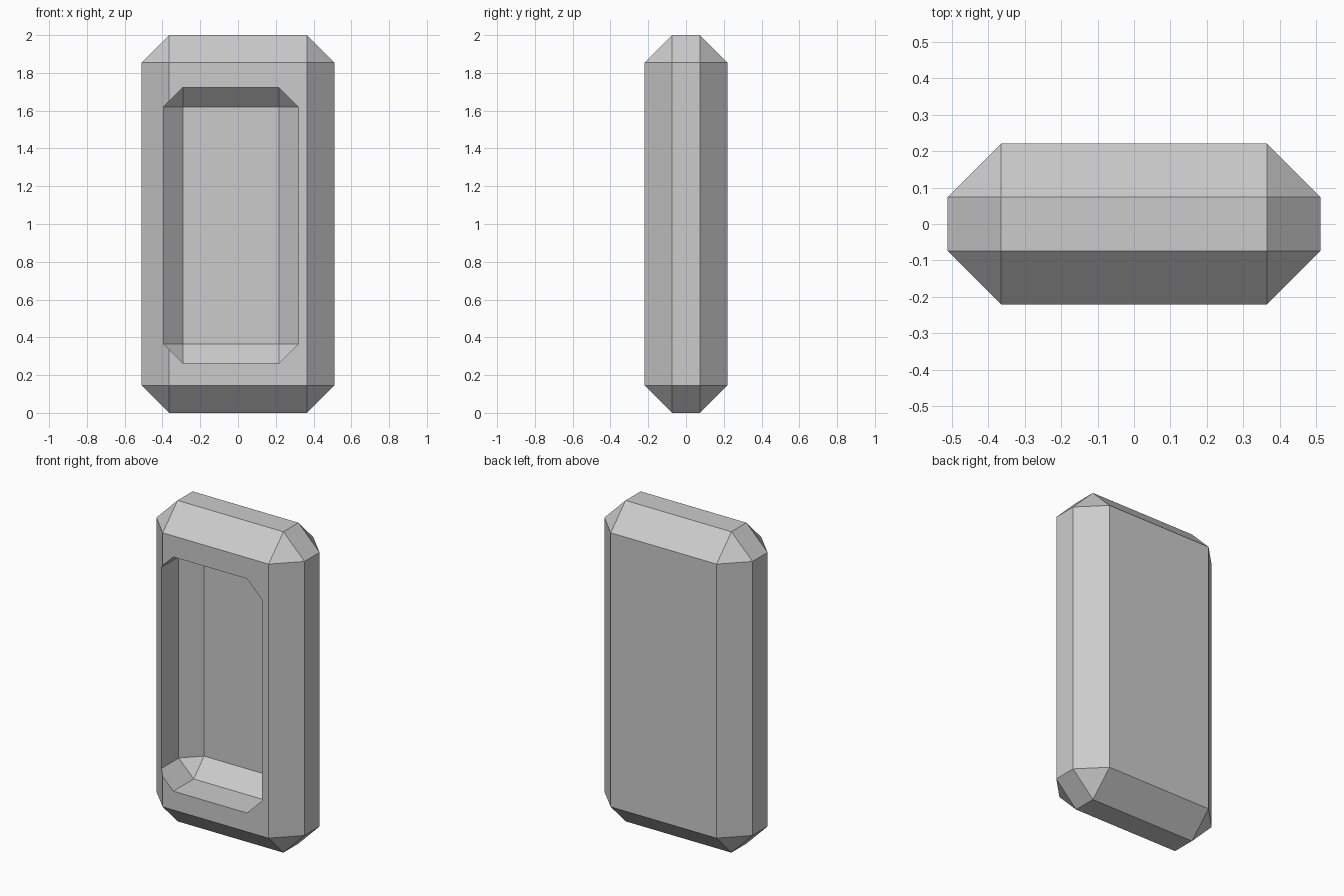
import bpy, bmesh
from mathutils import Vector

if "Cube" in bpy.data.objects:
    bpy.data.objects.remove(bpy.data.objects["Cube"])


def chamfered_box(name, low, high, chamfer):
    """Box between two corners, every edge cut by one flat chamfer."""
    low, high = Vector(low), Vector(high)
    bm = bmesh.new()
    bmesh.ops.create_cube(bm, size=1)
    bmesh.ops.scale(bm, vec=high - low, verts=bm.verts)
    bmesh.ops.translate(bm, vec=(low + high) / 2, verts=bm.verts)
    bmesh.ops.bevel(bm, geom=bm.edges[:], offset=chamfer, offset_type='OFFSET',
                    segments=1, affect='EDGES')
    mesh = bpy.data.meshes.new(name)
    bm.to_mesh(mesh)
    bm.free()
    obj = bpy.data.objects.new(name, mesh)
    bpy.context.collection.objects.link(obj)
    return obj


# Outer block
block = chamfered_box("hollowed_block", (-0.511, -0.22, 0), (0.511, 0.22, 2), 0.146)

# Front pocket, slightly off centre, with a chamfered back
cutter = chamfered_box("pocket_cutter", (-0.395, -0.6, 0.263), (0.319, 0.083, 1.723), 0.103)
cutter.hide_render = True
cutter.hide_set(True)

cut = block.modifiers.new("pocket", 'BOOLEAN')
cut.operation = 'DIFFERENCE'
cut.solver = 'EXACT'
cut.object = cutter
